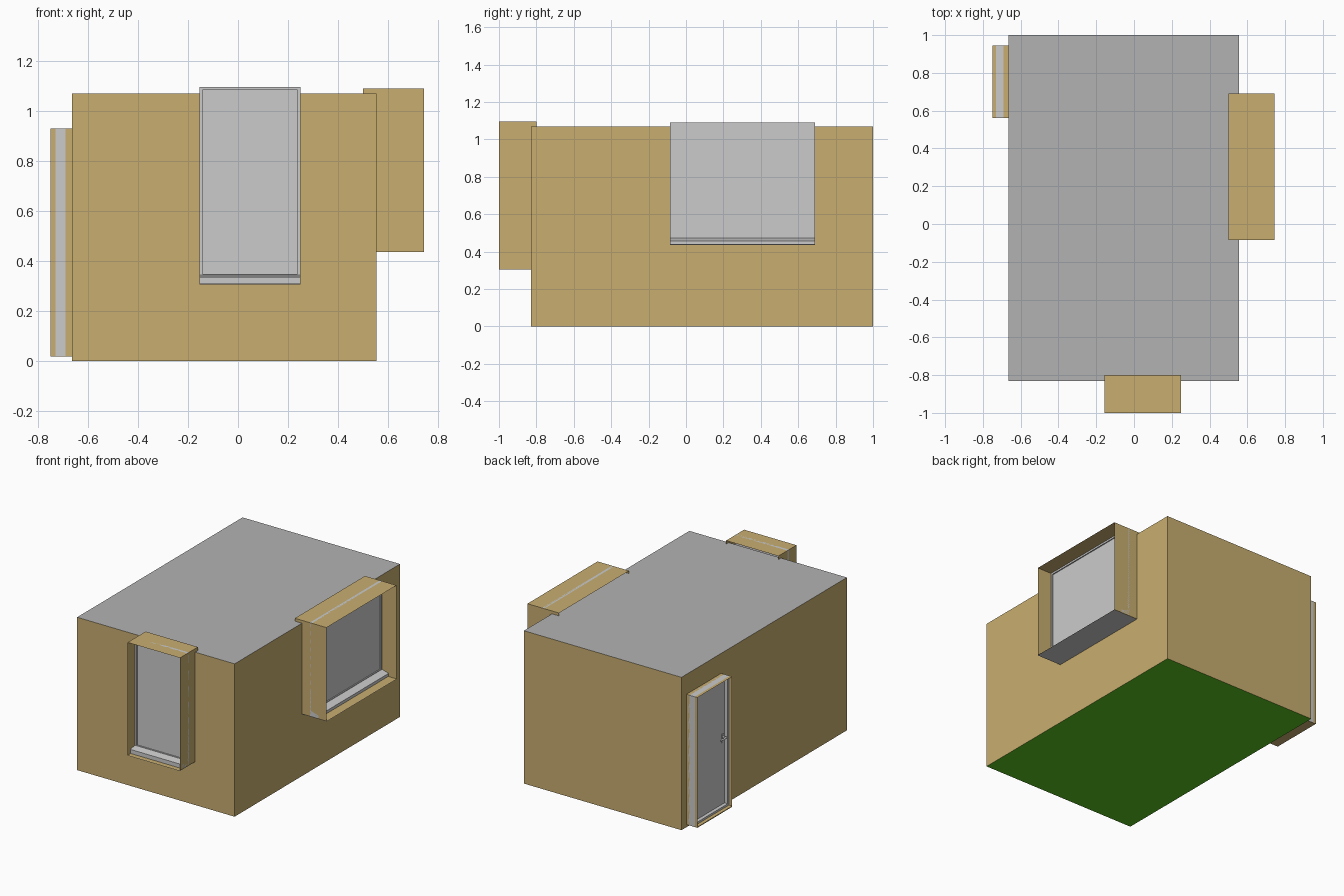
import bpy, bmesh
from mathutils import Vector

if "Cube" in bpy.data.objects:
    bpy.data.objects.remove(bpy.data.objects["Cube"])


def material(name, rgb):
    m = bpy.data.materials.new(name)
    m.diffuse_color = (*rgb, 1)
    m.use_nodes = True
    m.node_tree.nodes["Principled BSDF"].inputs["Base Color"].default_value = m.diffuse_color
    return m


TAN = material("tan_plaster", (0.58, 0.42, 0.16))
GREEN = material("green_floor", (0.105, 0.56, 0.014))


def finish(name, bm, mat=None):
    bmesh.ops.recalc_face_normals(bm, faces=bm.faces)
    me = bpy.data.meshes.new(name)
    bm.to_mesh(me)
    bm.free()
    ob = bpy.data.objects.new(name, me)
    bpy.context.collection.objects.link(ob)
    if mat:
        me.materials.append(mat)
    return ob


def place(axis, d, u, z):
    """d = depth through the wall, u = along the wall."""
    return (d, u, z) if axis == "x" else (u, d, z)


def sweep(name, start, end, mat=None, caps=True):
    """Join two matching loops of points into a tube or a closed prism."""
    bm = bmesh.new()
    a = [bm.verts.new(p) for p in start]
    b = [bm.verts.new(p) for p in end]
    n = len(a)
    for i in range(n):
        j = (i + 1) % n
        bm.faces.new((a[i], a[j], b[j], b[i]))
    if caps:
        bm.faces.new(a)
        bm.faces.new(b)
    return finish(name, bm, mat)


def slab(name, axis, d, u, z, mat=None, caps=True):
    loops = [[place(axis, dd, uu, zz) for uu, zz in
              ((u[0], z[0]), (u[1], z[0]), (u[1], z[1]), (u[0], z[1]))] for dd in d]
    return sweep(name, *loops, mat, caps)


def rails(name, axis, d, u, z, w):
    """Four bars around an opening."""
    slab(name + "_left", axis, d, (u[0], u[0] + w), z)
    slab(name + "_right", axis, d, (u[1] - w, u[1]), z)
    slab(name + "_top", axis, d, (u[0] + w, u[1] - w), (z[1] - w, z[1]))
    slab(name + "_bottom", axis, d, (u[0] + w, u[1] - w), (z[0], z[0] + w))


def window(name, axis, out, inn, u, z, pane, lip, lip_z):
    s = 1 if out > inn else -1
    # open box lining the window
    slab(name + "_reveal", axis, (inn, out), u, z, TAN, caps=False)
    # grey underside
    bm = bmesh.new()
    zb = z[0] - 0.002
    bm.faces.new([bm.verts.new(place(axis, *p, zb)) for p in
                  ((inn, u[0]), (out, u[0]), (out, u[1]), (inn, u[1]))])
    under = finish(name + "_underside", bm)
    if under.data.polygons[0].normal.z > 0:
        under.data.flip_normals()
    # pane and its frame
    slab(name + "_pane", axis, (pane - s * 0.01, pane), u, z)
    rails(name + "_frame", axis, (pane - s * 0.01, pane + s * 0.008), u, (z[0] + 0.03, z[1]), 0.012)
    # sloping sill
    profile = ((pane, z[0] + 0.002), (pane, z[0] + 0.04), (lip, lip_z), (lip, z[0] + 0.002))
    sweep(name + "_sill", *[[place(axis, d, uu, zz) for d, zz in profile] for uu in u])


# room shell: tan walls, grey roof, green floor
room = slab("room", "y", (-0.83, 1.0), (-0.665, 0.555), (0, 1.07), TAN)
room.data.materials.append(GREEN)
room.data.materials.append(material("grey_roof", (0.45, 0.45, 0.45)))
for f in room.data.polygons:
    f.material_index = 1 if f.normal.z < -0.5 else 2 if f.normal.z > 0.5 else 0

# windows on the front and right walls
window("front_window", "y", -1.0, -0.80, (-0.155, 0.25), (0.305, 1.095), -0.91, -0.97, 0.335)
window("right_window", "x", 0.745, 0.50, (-0.085, 0.69), (0.435, 1.09), 0.625, 0.683, 0.457)

# door lining: tan, grey and tan bands across the depth
DU, DZ = (0.56, 0.945), (0.02, 0.93)
slab("door_outer_casing", "x", (-0.75, -0.73), DU, DZ, TAN, caps=False)
slab("door_jamb", "x", (-0.73, -0.69), DU, DZ, caps=False)
slab("door_inner_casing", "x", (-0.69, -0.66), DU, DZ, TAN, caps=False)
slab("door_threshold", "x", (-0.75, -0.66), DU, (0.018, 0.024), TAN)

# door leaf and stop
slab("door_leaf", "x", (-0.70, -0.68), DU, DZ)
rails("door_stop", "x", (-0.70, -0.725), DU, (0.024, 0.93), 0.014)

# door handle: plate, spindle, lever
slab("handle_plate", "x", (-0.704, -0.70), (0.588, 0.606), (0.47, 0.53))


def rod(name, p, q, r):
    p, q = Vector(p), Vector(q)
    bm = bmesh.new()
    bmesh.ops.create_cone(bm, cap_ends=True, segments=12, radius1=r, radius2=r, depth=(q - p).length)
    ob = finish(name, bm)
    ob.location = (p + q) / 2
    ob.rotation_euler = (q - p).to_track_quat("Z", "Y").to_euler()


rod("handle_spindle", (-0.70, 0.597, 0.51), (-0.73, 0.597, 0.51), 0.006)
rod("handle_lever", (-0.728, 0.592, 0.51), (-0.728, 0.655, 0.51), 0.006)
